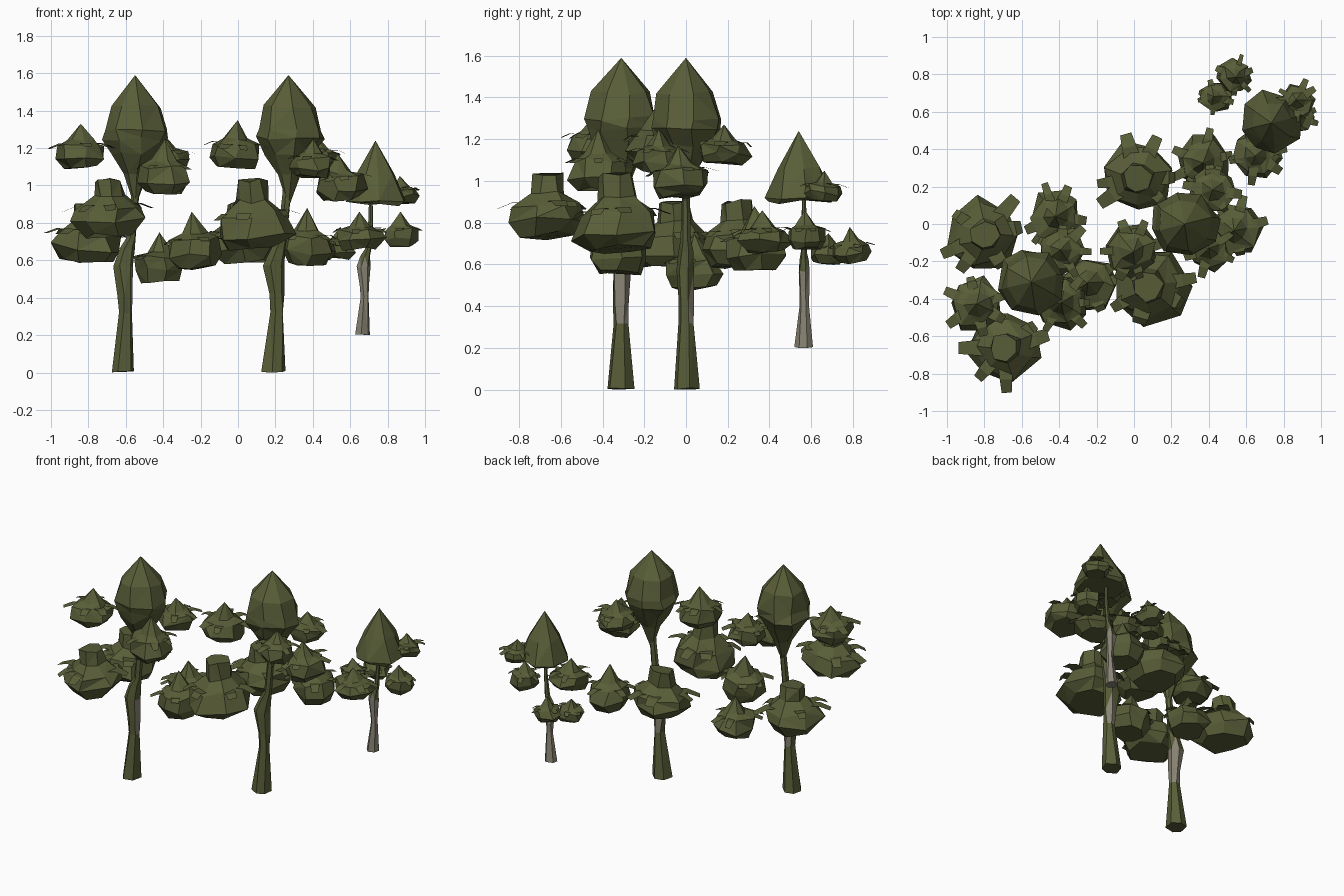
import bpy, bmesh, math, random
from mathutils import Vector, Matrix

if "Cube" in bpy.data.objects:
    bpy.data.objects.remove(bpy.data.objects["Cube"])

random.seed(11)


def make_mat(name, col):
    m = bpy.data.materials.new(name)
    m.diffuse_color = (*col, 1)
    m.use_nodes = True
    m.node_tree.nodes["Principled BSDF"].inputs["Base Color"].default_value = m.diffuse_color
    return m


GREEN = make_mat("olive leaf", (0.098, 0.110, 0.039))
BARK = make_mat("bare grey bark", (0.25, 0.232, 0.175))


def loft(bm, rings, n, jit=0.0, phase=0.0):
    """Skin rings of (x, y, z, rx, ry); zero radius closes to a point."""
    prev = None
    for x, y, z, rx, ry in rings:
        if rx == 0:
            cur = [bm.verts.new((x, y, z))]
        else:
            cur = []
            for i in range(n):
                a = phase + 2 * math.pi * i / n + random.uniform(-jit, jit)
                k = 1 + random.uniform(-jit, jit)
                cur.append(bm.verts.new((x + rx * k * math.cos(a), y + ry * k * math.sin(a),
                                         z + random.uniform(-jit, jit) * rx * 0.9)))
        if prev:
            for i in range(n):
                j = (i + 1) % n
                quad = [prev[i % len(prev)], prev[j % len(prev)], cur[j % len(cur)], cur[i % len(cur)]]
                bm.faces.new(list(dict.fromkeys(quad)))
        elif len(cur) > 1:
            bm.faces.new(cur[::-1])
        prev = cur
    if len(prev) > 1:
        bm.faces.new(prev)


def finish(bm, name, mats):
    bmesh.ops.triangulate(bm, faces=[f for f in bm.faces if len(f.verts) == 4 and random.random() < 0.7])
    bmesh.ops.recalc_face_normals(bm, faces=bm.faces)
    me = bpy.data.meshes.new(name)
    bm.to_mesh(me)
    bm.free()
    for m in mats:
        me.materials.append(m)
    ob = bpy.data.objects.new(name, me)
    bpy.context.collection.objects.link(ob)
    return ob


def blade(bm, x, y, z, R, a):
    """Curled leaf strip pointing outward from a clump."""
    d = Vector((math.cos(a), math.sin(a), 0))
    s = Vector((-d.y, d.x, 0)) * R * random.uniform(0.14, 0.22)
    reach = random.uniform(1.0, 1.35)
    prev = None
    for r, dz, w in ((0.5, 0.15, 1.2), (0.88, 0.17, 1), (reach, 0.02, 0.8)):
        c = Vector((x, y, z)) + d * r * R + Vector((0, 0, dz * R))
        cur = [bm.verts.new(c - s * w), bm.verts.new(c + s * w)]
        if prev:
            bm.faces.new([prev[0], prev[1], cur[1], cur[0]])
        prev = cur


def clump(name, x, y, z0, z1, R, stub):
    bm = bmesh.new()
    h = z1 - z0
    prof = [(0.03, 0.72), (0.24, 1.0), (0.5, 0.88)]
    # rounded cushion with a blunt stem or a pointed cone on top
    prof += [(0.7, 0.45), (1.0, 0.4)] if stub else [(0.62, 0.5), (1.0, 0)]
    loft(bm, [(x, y, z0 + t * h, R * r, R * r) for t, r in prof], 7, 0.14, random.uniform(0, 1))
    p = random.uniform(0, 6)
    for i in range(6):
        blade(bm, x, y, z0 + 0.45 * h, R, p + i * math.tau / 6 + random.uniform(-.4, .4))
    # slight lean
    axis = Vector((random.uniform(-1, 1), random.uniform(-1, 1), 0)).normalized()
    bmesh.ops.rotate(bm, verts=bm.verts, cent=(x, y, z0 + 0.6 * h),
                     matrix=Matrix.Rotation(random.uniform(0, 0.13), 3, axis))
    finish(bm, name, [GREEN])


def trunk(name, cx, cy, z0, s, bare):
    rings = [(-.07, 0, .065, .065), (-.052, .32, .036, .036), (-.054, .42, .04, .038), (-.066, .57, .06, .044),
             (-.045, .66, .042, .036), (-.022, .72, .027, .024), (0, .95, .022, .02), (0, 1.2, .015, .015)]
    bm = bmesh.new()
    loft(bm, [(cx + o * s, cy, z0 + z * s, rx * s, ry * s) for o, z, rx, ry in rings], 6, 0.12, 0.3)
    low = min(v.co.z for v in bm.verts)
    for v in bm.verts:
        if v.co.z < z0 + 0.1 * s:
            v.co.z = z0 + (v.co.z - low) * 0.8
    ob = finish(bm, name, [GREEN, BARK])
    # bare bark: faces inside a height band that look towards the given direction
    lo, hi, direction, limit = bare
    for f in ob.data.polygons:
        h = (f.center.z - z0) / s
        f.material_index = int(lo < h < hi and f.normal.dot(Vector(direction)) > limit)


def crown(name, cx, cy, profile):
    bm = bmesh.new()
    loft(bm, [(cx, cy, z, r, r) for r, z in profile], 8, 0.09, 0.2)
    finish(bm, name, [GREEN])


BIG = [(0, .88), (.065, 1.06), (.13, 1.17), (.18, 1.25), (.175, 1.30), (.137, 1.42), (0, 1.59)]
SMALL = [(.15, .90), (.17, .925), (.11, 1.06), (0, 1.24)]

# crown x, y, profile, trunk x, y, base z, scale, bare bark rule, clumps (x, y, z0, z1, R, stub)
TREES = {
    "left": (-.55, -.31, BIG, -.55, -.31, 0, 1, (.33, .6, (.6, .8, 0), .3), [
        (-.80, -.06, .59, .90, .195, 1), (-.42, .04, .48, .75, .14, 0),
        (-.84, -.43, 1.09, 1.33, .145, 0), (-.69, -.66, .73, 1.03, .195, 1),
        (-.24, -.32, .55, .86, .145, 0), (-.39, -.42, .95, 1.25, .14, 0),
        (-.39, -.14, 1.07, 1.27, .13, 0)]),
    "middle": (.27, 0, BIG, .26, 0, 0, 1, (.33, .5, (.2, .98, 0), .5), [
        (.02, .25, .59, .90, .19, 1), (.08, -.33, .66, 1.03, .205, 1),
        (-.01, -.14, 1.08, 1.35, .145, 0), (.37, .33, .57, .88, .145, 0),
        (.54, -.03, .92, 1.17, .14, 0), (.40, -.13, 1.04, 1.25, .12, 0),
        (.42, .18, 1.08, 1.27, .13, 0)]),
    "right": (.735, .54, SMALL, .71, .565, .2, .64, (0, .6, (0, 0, 1), -2), [
        (.87, .66, .90, 1.05, .095, 0), (.87, .57, .67, .86, .10, 0),
        (.65, .37, .66, .86, .13, 0), (.43, .68, .60, .75, .085, 0),
        (.54, .79, .61, .78, .09, 0)]),
}

for side, (cx, cy, prof, tx, ty, z0, s, bare, clumps) in TREES.items():
    trunk(side + "_trunk", tx, ty, z0, s, bare)
    crown(side + "_crown", cx, cy, prof)
    for i, c in enumerate(clumps):
        clump(f"{side}_leaf_clump_{i + 1}", *c)
